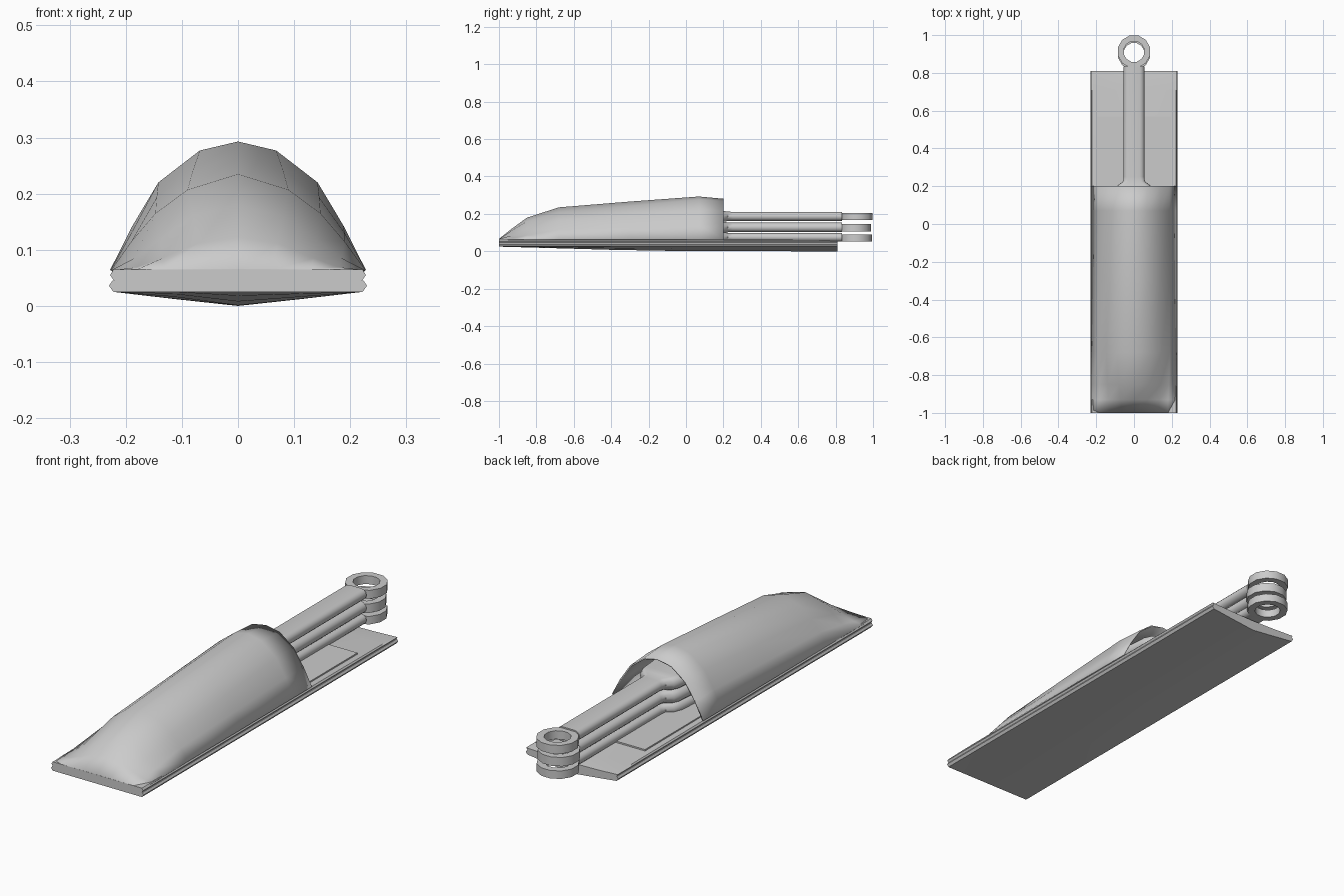
import bpy, math

if "Cube" in bpy.data.objects:
    bpy.data.objects.remove(bpy.data.objects["Cube"])


def make(name, verts, faces, angle=35):
    me = bpy.data.meshes.new(name)
    me.from_pydata(verts, [], faces)
    ob = bpy.data.objects.new(name, me)
    bpy.context.collection.objects.link(ob)
    bpy.ops.object.select_all(action='DESELECT')
    ob.select_set(True)
    bpy.context.view_layer.objects.active = ob
    bpy.ops.object.mode_set(mode='EDIT')
    bpy.ops.mesh.select_all(action='SELECT')
    bpy.ops.mesh.normals_make_consistent(inside=False)
    bpy.ops.object.mode_set(mode='OBJECT')
    bpy.ops.object.shade_smooth_by_angle(angle=math.radians(angle))
    return ob


def loft(name, sections, closed=True, angle=35):
    """Skin a list of (y, [(x, z), ...]) cross-sections."""
    n = len(sections[0][1])
    verts = [(x, y, z) for y, pts in sections for x, z in pts]
    faces = []
    for s in range(len(sections) - 1):
        for i in range(n if closed else n - 1):
            j = (i + 1) % n
            faces.append((s*n + i, s*n + j, (s+1)*n + j, (s+1)*n + i))
    if closed:
        faces += [tuple(range(n)), tuple(range((len(sections)-1)*n, len(sections)*n))]
    return make(name, verts, faces, angle)


def mirrored(half):
    """Half section from the centre outwards -> full section."""
    return [(-x, z) for x, z in reversed(half[1:])] + half


def plate(bottom, edge_low, edge_mid, edge_high, top, w):
    """Closed slab section with rounded sides and a shaped middle."""
    low = mirrored([(0, bottom), (w/2, (bottom + edge_low)/2), (w - .008, edge_low)])
    high = mirrored([(0, top), (w/2, (top*2 + edge_high)/3), (w - .006, edge_high)])
    return low + [(w, edge_mid)] + high[::-1] + [(-w, edge_mid)]


# bottom plate, keel deepens towards the back
loft("sole_plate", [(y, plate(b, .025, .036, .045, .045, .23))
                    for y, b in [(-1, .025), (-.75, .018), (-.4, .008), (0, .001), (.81, 0)]])

# upper plate with dipped back lip
loft("upper_plate", [(y, plate(.044, .044, .055, h, t, .228))
                     for y, h, t in [(-1, .065, .065), (.71, .06, .06), (.81, .054, .047)]], angle=12)

# raised inner panel
loft("inner_panel", [(y, [(-.195, .055), (.195, .055), (.195, .067), (-.195, .067)])
                     for y in (-.8, .57)])

# domed cover, open at the back
cover = loft("cover_shell", [(y, mirrored(h)) for y, h in [
    (-1, [(0, .066), (.065, .066), (.13, .066), (.18, .065), (.222, .064)]),
    (-.93, [(0, .122), (.07, .112), (.135, .085), (.18, .069), (.225, .064)]),
    (-.85, [(0, .18), (.08, .16), (.14, .118), (.185, .085), (.226, .064)]),
    (-.68, [(0, .235), (.09, .207), (.147, .165), (.19, .115), (.227, .064)]),
    (-.3, [(0, .266), (.08, .243), (.145, .193), (.19, .13), (.228, .064)]),
    (.07, [(0, .293), (.068, .277), (.142, .22), (.188, .143), (.228, .064)]),
    (.2, [(0, .281), (.068, .268), (.138, .215), (.188, .14), (.228, .064)])]],
    closed=False, angle=50)
thick = cover.modifiers.new("thickness", 'SOLIDIFY')
thick.thickness = .006
thick.offset = -1


def oval(w, h, cz, n=6):
    """Flat oval with half-round sides."""
    pts = []
    for side in (0, 1):
        for i in range(n + 1):
            a = -math.pi/2 + math.pi*(i/n + side)
            cx = (w - h) * (1 - 2*side)
            pts.append((cx + h*math.cos(a), cz + h*math.sin(a)))
    return pts


def ring(name, y, z, half, r_out=.088, r_in=.056, n=12):
    verts, faces = [], []
    for i in range(n):
        a = 2*math.pi*(i + .5)/n
        for r, dz in ((r_out, -half), (r_out, half), (r_in, half), (r_in, -half)):
            verts.append((r*math.cos(a), y + r*math.sin(a), z + dz))
        for k in range(4):
            j, m = (i + 1) % n, (k + 1) % 4
            faces.append((i*4 + k, j*4 + k, j*4 + m, i*4 + m))
    return make(name, verts, faces, 40)


# three stacked flat rods flaring into the cover, each with an end ring
for label, z, h, zr, hr, yr in [("top", .187, .024, .186, .019, .913),
                                ("middle", .128, .025, .127, .02, .903),
                                ("bottom", .075, .022, .071, .018, .91)]:
    loft(label + "_rod", [(y, oval(w, h + e, z)) for y, w, e in [
        (.05, .11, .005), (.17, .1, .005), (.205, .085, .004),
        (.225, .058, .001), (.25, .055, 0), (.835, .055, 0)]], angle=40)
    ring(label + "_ring", yr, zr, hr)
